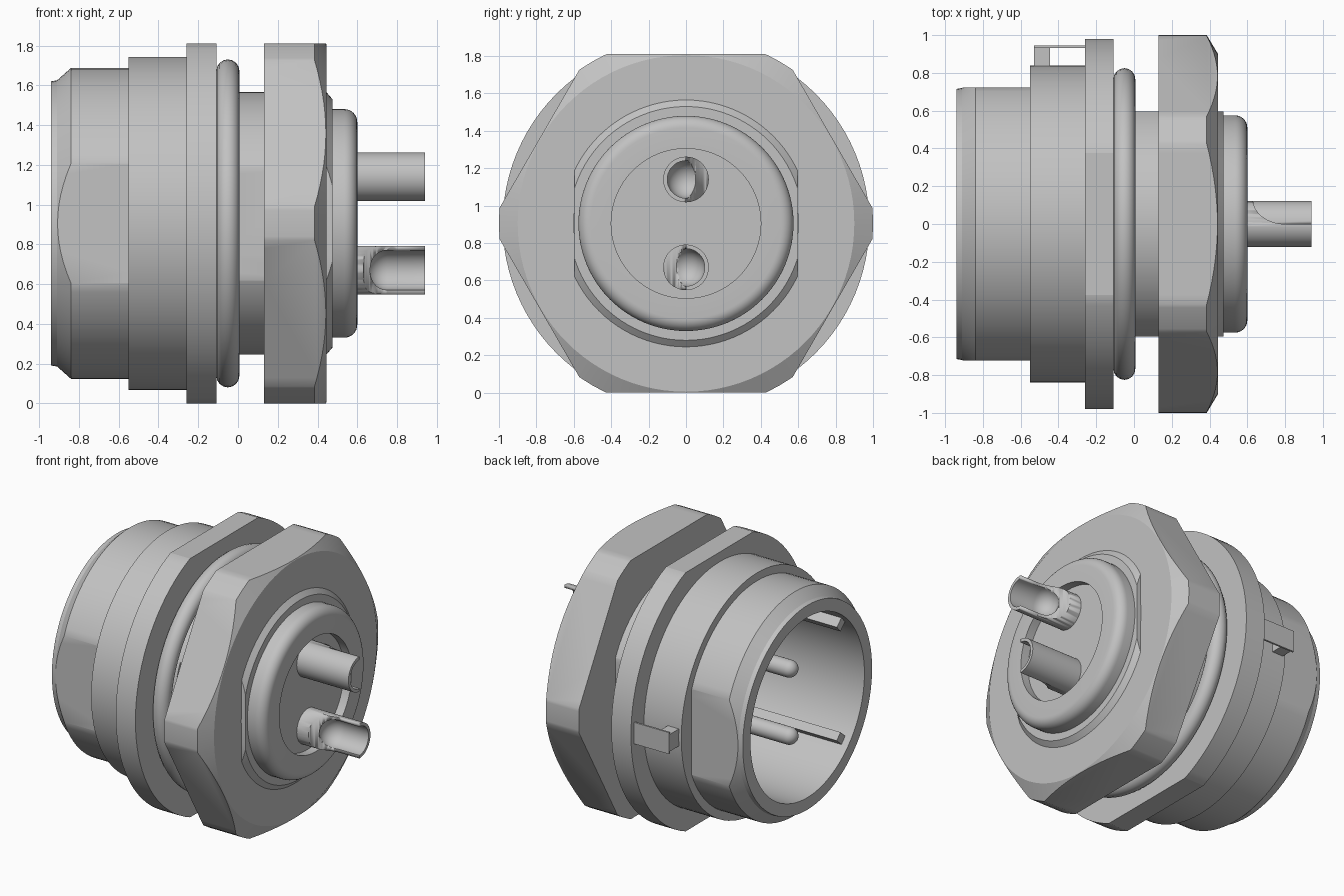
import bpy, bmesh, math
from mathutils import Matrix, Vector

if "Cube" in bpy.data.objects:
    bpy.data.objects.remove(bpy.data.objects["Cube"])

AXIS_Z = 0.905  # height of the connector's axis
BORE = 0.63     # radius of the socket
FLOOR = -0.03   # bottom of the socket

grey = bpy.data.materials.new("plain grey")
grey.use_nodes = True
grey.diffuse_color = (0.54, 0.54, 0.54, 1)
grey.node_tree.nodes["Principled BSDF"].inputs["Base Color"].default_value = (0.54, 0.54, 0.54, 1)


def finish(bm, name, z=AXIS_Z):
    """Turn a bmesh into an object, smooth with sharp edges kept."""
    bmesh.ops.recalc_face_normals(bm, faces=bm.faces)
    for f in bm.faces:
        f.smooth = True
    for e in bm.edges:
        e.smooth = len(e.link_faces) == 2 and e.calc_face_angle(0) < math.radians(25)
    mesh = bpy.data.meshes.new(name)
    bm.to_mesh(mesh)
    bm.free()
    mesh.materials.append(grey)
    ob = bpy.data.objects.new(name, mesh)
    ob.location.z = z
    bpy.context.collection.objects.link(ob)
    return ob


def lathe(profile, steps=96, closed=True):
    """Revolve (x, radius) points about the x axis."""
    bm = bmesh.new()
    verts = [bm.verts.new((x, 0, r)) for x, r in profile]
    pairs = list(zip(verts, verts[1:])) + ([(verts[-1], verts[0])] if closed else [])
    edges = [bm.edges.new(p) for p in pairs]
    bmesh.ops.spin(bm, geom=verts + edges, cent=(0, 0, 0), axis=(1, 0, 0),
                   angle=math.tau, steps=steps, use_merge=True)
    bmesh.ops.remove_doubles(bm, verts=bm.verts, dist=0.0001)
    return bm


def flat(bm, angle, dist):
    """Mill a flat whose normal lies at an angle from +y towards +z."""
    n = Vector((0, math.cos(angle), math.sin(angle)))
    cut = bmesh.ops.bisect_plane(bm, geom=bm.verts[:] + bm.edges[:] + bm.faces[:],
                                 plane_co=n * dist, plane_no=n, clear_outer=True)
    edges = [g for g in cut["geom_cut"] if isinstance(g, bmesh.types.BMEdge)]
    bmesh.ops.edgeloop_fill(bm, edges=edges)


def box(name, lo, hi, turn=0):
    """Box between two corners, turned about the x axis."""
    bm = bmesh.new()
    bmesh.ops.create_cube(bm, size=1)
    for v in bm.verts:
        v.co = [l + (h - l) * (c + 0.5) for l, h, c in zip(lo, hi, v.co)]
    bm.transform(Matrix.Rotation(turn, 4, 'X'))
    return finish(bm, name)


def arc(cx, cr, rx, start, end, n=8):
    """Arc points for a profile."""
    return [(cx + rx * math.cos(start + (end - start) * i / n),
             cr + rx * math.sin(start + (end - start) * i / n)) for i in range(n + 1)]


Q = math.pi / 2

# Front shell with chamfered mouth and two side flats
bm = lathe([(-0.94, BORE), (-0.94, 0.715), (-0.91, 0.72), (-0.84, 0.7825),
            (-0.55, 0.7825), (-0.55, BORE)])
flat(bm, 0, 0.722)
flat(bm, math.pi, 0.722)
finish(bm, "front_shell")

# Wider body behind the shell, with the socket bore and its floor
finish(lathe([(FLOOR, 0), (FLOOR, BORE), (-0.55, BORE), (-0.55, 0.838),
              (-0.26, 0.838), (-0.26, 0.64)], closed=False), "body")

# Flange with a hub behind it and flats at top and bottom
bm = lathe([(-0.26, 0.64), (-0.26, 0.98), (-0.108, 0.98), (-0.108, 0.66),
            (FLOOR, 0.66), (FLOOR, 0.64)])
for a in (Q, -Q):
    flat(bm, a, 0.905)
finish(bm, "flange")

# Sealing ring
finish(lathe(arc(-0.051, 0.767, 0.058, 0, math.tau * 15 / 16, 15)), "sealing_ring")

# Threaded barrel with side flats
bm = lathe([(FLOOR, 0), (FLOOR, 0.66), (0.445, 0.66), (0.475, 0.625), (0.475, 0)], closed=False)
for a in (0, math.pi):
    flat(bm, a, 0.595)
finish(bm, "threaded_barrel")

# Hex nut: chamfered disc milled on six sides
bm = lathe([(0.13, 0.6), (0.13, 1.0), (0.385, 1.0), (0.445, 0.9), (0.445, 0.6)])
for i in range(6):
    flat(bm, Q + i * math.pi / 3, 0.905)
finish(bm, "hex_nut")

# Rear insert with rounded rim and recessed face
rim = arc(0.535, 0.51, 0.065, Q, 0)
finish(lathe([(0.46, 0), (0.46, 0.575)] + rim + [(0.6, 0.4), (0.54, 0.4), (0.54, 0)],
             closed=False), "rear_insert")

for name, side, z in (("upper", 1, 0.235), ("lower", -1, -0.235)):
    # Rear solder cup with a round-ended bore, cut open on one side
    bore_end = arc(0.75, 0, 0.1, Q, math.pi)
    bm = lathe([(0.5, 0), (0.5, 0.122), (0.94, 0.122), (0.94, 0.1)] + bore_end,
               steps=48, closed=False)
    cup = finish(bm, name + "_solder_cup", AXIS_Z + z)
    outline = [(0.8 - 0.17 * math.cos(t * Q / 10), 0.13 - 0.13 * math.sin(t * Q / 10))
               for t in range(11)] + [(1, 0), (1, 0.2), (0.63, 0.2)]
    bm = bmesh.new()
    face = bm.faces.new([bm.verts.new((x, y * side, -0.2)) for x, y in outline])
    ext = bmesh.ops.extrude_face_region(bm, geom=[face])["geom"]
    bmesh.ops.translate(bm, verts=[g for g in ext if isinstance(g, bmesh.types.BMVert)],
                        vec=(0, 0, 0.4))
    cutter = finish(bm, "cup_cutter", AXIS_Z + z)
    cutter.hide_render = True
    mod = cup.modifiers.new("open_side", 'BOOLEAN')
    mod.operation, mod.solver, mod.object = 'DIFFERENCE', 'EXACT', cutter
    bpy.context.view_layer.update()
    cut_mesh = bpy.data.meshes.new_from_object(
        cup.evaluated_get(bpy.context.evaluated_depsgraph_get()))
    cup.modifiers.clear()
    cup.data = cut_mesh
    bpy.data.objects.remove(cutter)

    # Front contact pin with a round tip
    tip = arc(-0.8, 0, 0.058, math.pi, Q)
    finish(lathe(tip + [(FLOOR, 0.058), (FLOOR, 0)], steps=32, closed=False),
           name + "_contact_pin", AXIS_Z + z)

# Keying ribs inside the socket
for name, deg in (("upper_rib", 138), ("lower_rib", 222)):
    box(name, (-0.89, 0.56, -0.03), (FLOOR, 0.64, 0.03), math.radians(deg))

# Locating tab at the back: post and thin arm
box("tab_post", (-0.53, 0.82, -0.06), (-0.445, 0.945, 0.06))
box("tab_arm", (-0.53, 0.932, -0.075), (-0.26, 0.945, 0.075))
